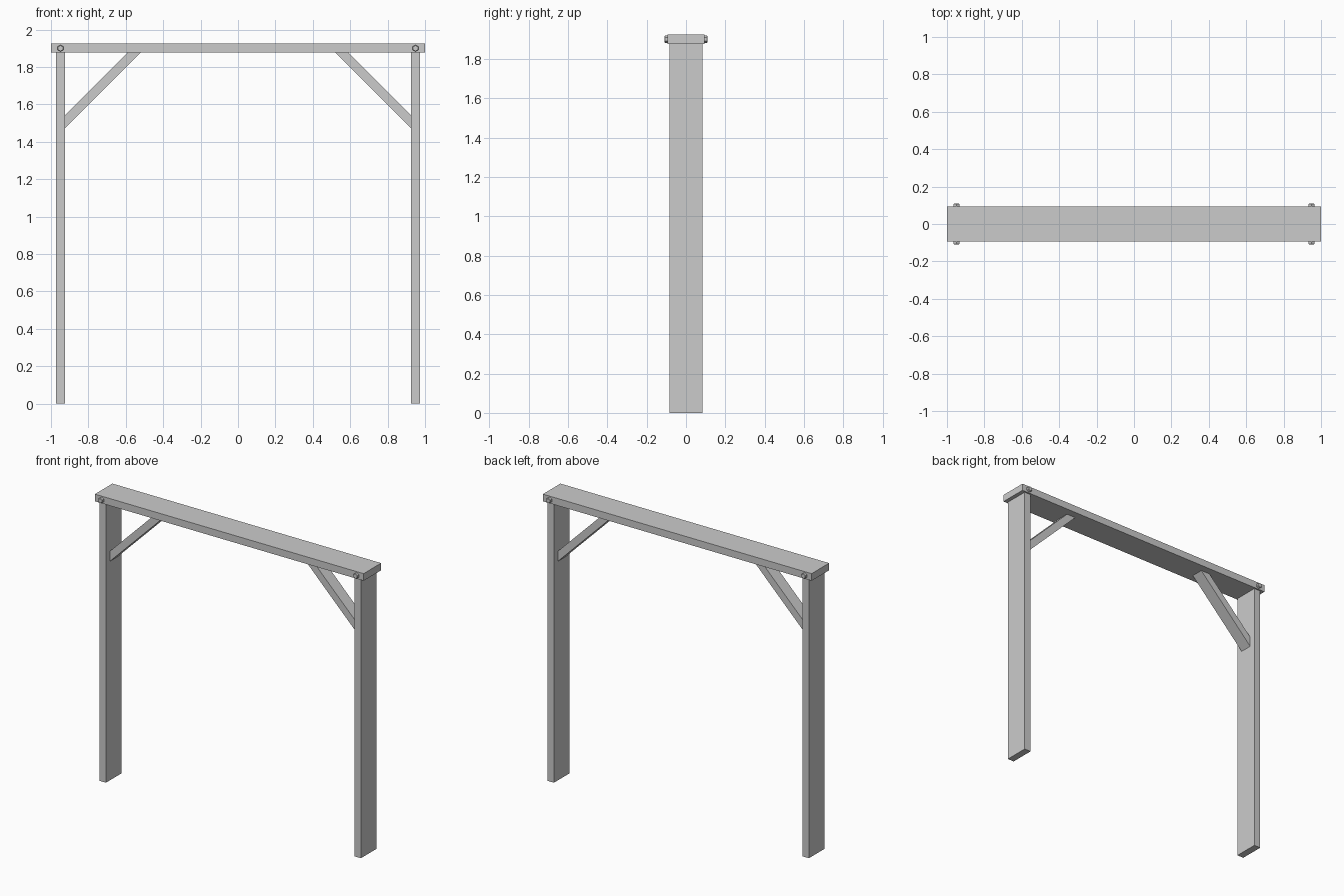
import bpy, bmesh, math
from mathutils import Matrix, Vector

if "Cube" in bpy.data.objects:
    bpy.data.objects.remove(bpy.data.objects["Cube"])

POST_X, BEAM_LOW, BEAM_TOP = 0.949, 1.877, 1.925
INNER = POST_X - 0.024


def finish(name, bm):
    bmesh.ops.recalc_face_normals(bm, faces=bm.faces)
    mesh = bpy.data.meshes.new(name)
    bm.to_mesh(mesh)
    bm.free()
    obj = bpy.data.objects.new(name, mesh)
    bpy.context.collection.objects.link(obj)
    return obj


def extrude_profile(name, points, half_depth):
    """Extrude an x-z outline symmetrically along y."""
    bm = bmesh.new()
    face = bm.faces.new([bm.verts.new((x, -half_depth, z)) for x, z in points])
    geom = bmesh.ops.extrude_face_region(bm, geom=[face])["geom"]
    verts = [v for v in geom if isinstance(v, bmesh.types.BMVert)]
    bmesh.ops.translate(bm, verts=verts, vec=(0, 2 * half_depth, 0))
    return finish(name, bm)


def rect(x0, x1, z0, z1):
    return [(x0, z0), (x1, z0), (x1, z1), (x0, z1)]


# Top beam
extrude_profile("top_beam", rect(-1, 1, BEAM_LOW, BEAM_TOP), 0.093)

for side, s in (("left", -1), ("right", 1)):
    # Upright post
    extrude_profile(side + "_post", rect(s * INNER, s * (POST_X + 0.024), 0, BEAM_LOW), 0.083)

    # Diagonal brace, mitred against post and beam
    extrude_profile(side + "_brace", [
        (s * INNER, 1.473), (s * INNER, 1.541),
        (s * 0.589, BEAM_LOW), (s * 0.521, BEAM_LOW)], 0.042)

    # Hexagonal bolt heads on both faces of the beam
    for face, f in (("front", -1), ("back", 1)):
        bm = bmesh.new()
        spin = Matrix.Rotation(math.pi / 2, 4, "X")
        place = Matrix.Translation(Vector((s * POST_X, f * 0.1, 1.9)))
        bmesh.ops.create_cone(bm, cap_ends=True, segments=6, radius1=0.018,
                              radius2=0.018, depth=0.02, matrix=place @ spin)
        rim = [e for e in bm.edges if abs(e.verts[0].co.y) > 0.105
               and abs(e.verts[1].co.y) > 0.105]
        bmesh.ops.bevel(bm, geom=rim, offset=0.003, segments=1, affect="EDGES")
        finish(f"{side}_{face}_bolt", bm)
